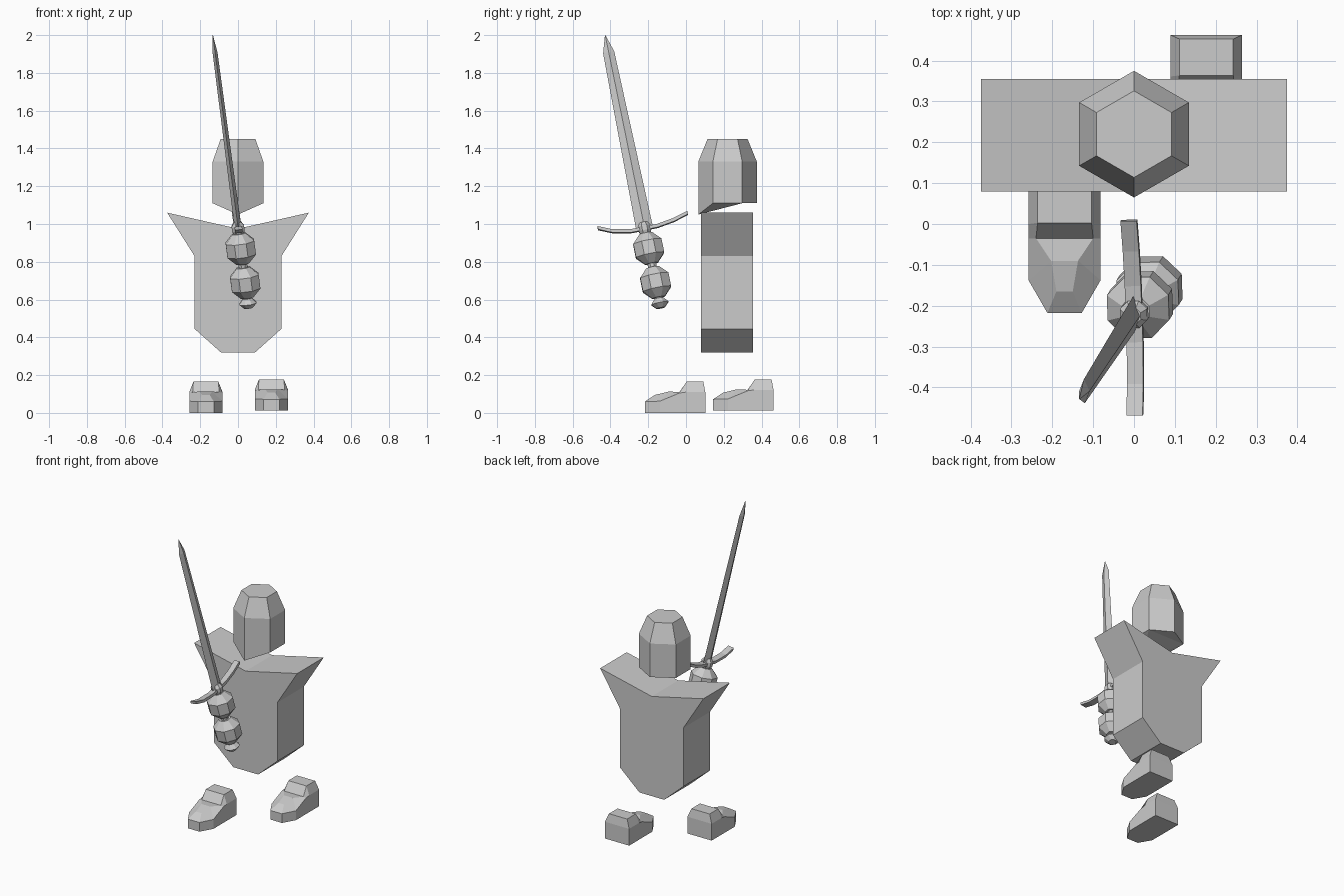
import bpy, bmesh
from math import sin, cos, pi, radians
from mathutils import Vector, Matrix

if "Cube" in bpy.data.objects:
    bpy.data.objects.remove(bpy.data.objects["Cube"])


def loft(name, rings, matrix=None, cap0=None, cap1=None):
    """Join equal-length rings of points with quads and close both ends."""
    bm = bmesh.new()
    vs = [[bm.verts.new(p) for p in r] for r in rings]
    n = len(rings[0])
    for a, b in zip(vs, vs[1:]):
        for i in range(n):
            j = (i + 1) % n
            bm.faces.new((a[i], a[j], b[j], b[i]))
    for ring, caps in ((vs[0], cap0), (vs[-1], cap1)):
        for c in caps or [range(n)]:
            bm.faces.new([ring[i] for i in c])
    if matrix:
        bm.transform(matrix)
    bmesh.ops.recalc_face_normals(bm, faces=bm.faces)
    me = bpy.data.meshes.new(name)
    bm.to_mesh(me)
    bm.free()
    ob = bpy.data.objects.new(name, me)
    bpy.context.collection.objects.link(ob)
    return ob


def circle(r, z, n=8, phase=0.0, cy=0.0):
    return [(r * cos(phase + 2 * pi * i / n), cy + r * sin(phase + 2 * pi * i / n), z)
            for i in range(n)]


def revolve(name, profile, n=8, matrix=None):
    return loft(name, [circle(r, z, n, pi / n) for r, z in profile], matrix)


# torso: mirrored outline extruded front to back
half = [(0.09, 0.32), (0.23, 0.445), (0.23, 0.83), (0.375, 1.06)]
outline = half + [(0, 0.975)] + [(-x, z) for x, z in reversed(half)]
loft("torso", [[(x, y, z) for x, z in outline] for y in (0.08, 0.355)])

# helmet: hexagonal, with a pointed chin at the front
rings = [circle(r, z, 6, -pi / 2, 0.22) for r, z in ((0.155, 1.11), (0.155, 1.33), (0.106, 1.45))]
x, y, z = rings[0][0]
rings[0][0] = (x, y, 1.05)
loft("helmet", rings, cap0=[(0, 1, 2), (0, 2, 4), (0, 4, 5), (2, 3, 4)])

# boots: sections from toe to heel, each with sole, side and top points
boot = [
    [(0.042, -0.218, 0), (0.042, -0.218, 0.06), (0.02, -0.165, 0.095)],
    [(0.088, -0.138, 0), (0.088, -0.138, 0.062), (0.033, -0.09, 0.113)],
    [(0.088, -0.035, 0), (0.088, -0.035, 0.105), (0.07, -0.035, 0.11)],
    [(0.088, 0.0, 0), (0.088, 0.0, 0.11), (0.066, 0.003, 0.165)],
    [(0.088, 0.102, 0), (0.088, 0.102, 0.11), (0.066, 0.092, 0.165)],
]
sections = [s + [(-x, y, z) for x, y, z in reversed(s)] for s in boot]
ends = [(0, 1, 4, 5), (1, 2, 3, 4)]
for name, pos in (("right_boot", (-0.17, 0, 0)), ("left_boot", (0.177, 0.361, 0.012))):
    loft(name, sections, Matrix.Translation(pos), ends, ends)

# sword frame: local z runs along the blade, local y along the guard
axis = Vector((-0.131, -0.204, 1)).normalized()
guard = Vector((-0.034, 0.98, 0.195))
guard = (guard - axis * guard.dot(axis)).normalized()
side = guard.cross(axis)
frame = Matrix((side, guard, axis)).transposed().to_4x4()
frame.translation = (0.0, -0.22, 0.98)

# blade: tapering diamond section ending in a point
loft("blade", [[(w, 0, t), (0, h, t), (-w, 0, t), (0, -h, t)]
               for w, h, t in ((0.018, 0.045, 0), (0.013, 0.03, 0.955), (0.001, 0.001, 1.05))],
     frame)

# crossguard: bar with upturned ends
path = [(-0.243, 0.047), (-0.17, 0.015), (-0.07, -0.004), (0.07, -0.004), (0.16, 0.01), (0.24, 0.033)]
loft("crossguard", [[(sx * 0.02, y, t + sz * 0.009)
                     for sx, sz in ((-1, -1), (1, -1), (1, 1), (-1, 1))] for y, t in path], frame)

# collar, grip and pommel
revolve("collar", [(0.022, -0.05), (0.036, -0.015), (0.036, 0.01), (0.022, 0.03)], 8, frame)
revolve("grip", [(0.025, -0.40), (0.025, -0.02)], 8, frame)
revolve("pommel", [(0.024, -0.437), (0.05, -0.412), (0.026, -0.385)], 8, frame)

# hands: faceted balls around the grip
for name, t in (("upper_hand", -0.113), ("lower_hand", -0.298)):
    revolve(name, [(0.09 * cos(radians(a)), t + 0.09 * sin(radians(a)))
                   for a in (-66, -24, 24, 66)], 8, frame)
